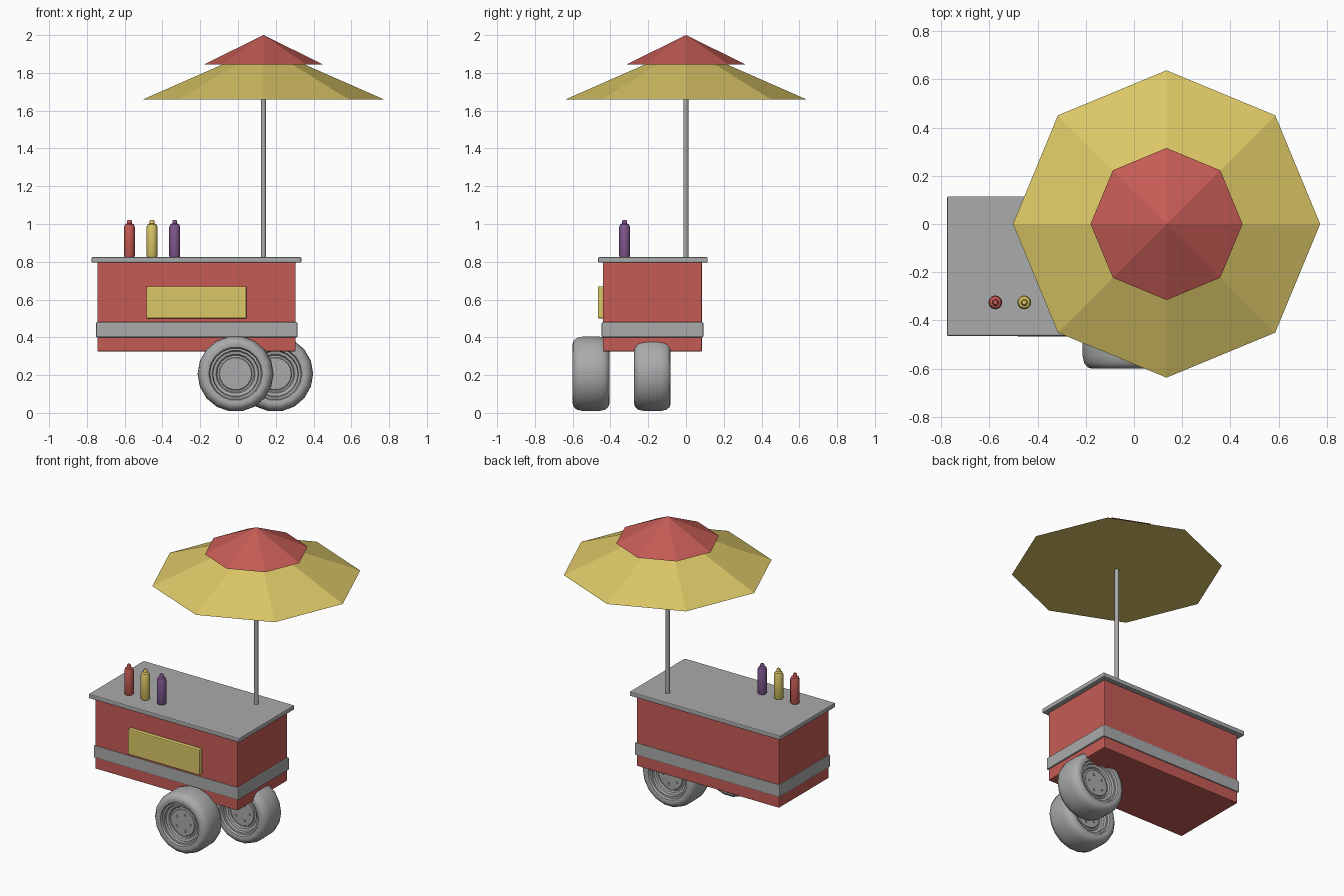
import bpy, bmesh, math
from mathutils import Matrix

if "Cube" in bpy.data.objects:
    bpy.data.objects.remove(bpy.data.objects["Cube"])


def material(name, rgb):
    m = bpy.data.materials.new(name)
    m.diffuse_color = (*rgb, 1)
    m.use_nodes = True
    m.node_tree.nodes["Principled BSDF"].inputs["Base Color"].default_value = m.diffuse_color
    return m


RED = material("cart red", (0.56, 0.105, 0.09))
YELLOW = material("mustard yellow", (0.71, 0.57, 0.135))
GREY = material("metal grey", (0.40, 0.405, 0.41))
PURPLE = material("grape purple", (0.22, 0.10, 0.28))


def add_object(name, bm, mat, smooth=None):
    bmesh.ops.recalc_face_normals(bm, faces=bm.faces)
    mesh = bpy.data.meshes.new(name)
    bm.to_mesh(mesh)
    bm.free()
    mesh.materials.append(mat)
    ob = bpy.data.objects.new(name, mesh)
    bpy.context.collection.objects.link(ob)
    if smooth:
        bpy.ops.object.select_all(action='DESELECT')
        ob.select_set(True)
        bpy.context.view_layer.objects.active = ob
        bpy.ops.object.shade_smooth_by_angle(angle=math.radians(smooth))
    return ob


def box(name, lo, hi, mat, bevel=0.006):
    """Bevelled box between two corners."""
    bm = bmesh.new()
    bmesh.ops.create_cube(bm, size=1)
    for v in bm.verts:
        v.co = [(a + b) / 2 + c * (b - a) for a, b, c in zip(lo, hi, v.co)]
    ob = add_object(name, bm, mat)
    mod = ob.modifiers.new("bevel", 'BEVEL')
    mod.width = bevel
    mod.segments = 2
    return ob


def lathe(bm, profile, sides, matrix=Matrix()):
    """Closed solid turned from (radius, height) points around local z."""
    rings = []
    for r, h in profile:
        if r == 0:
            rings.append([bm.verts.new(matrix @ Matrix.Translation((0, 0, h)).translation)])
            continue
        ring = []
        for i in range(sides):
            a = math.tau * i / sides
            p = Matrix.Translation((r * math.cos(a), r * math.sin(a), h))
            ring.append(bm.verts.new((matrix @ p).translation))
        rings.append(ring)
    for a, b in zip(rings, rings[1:]):
        for i in range(sides):
            j = (i + 1) % sides
            if len(a) == 1:
                bm.faces.new((a[0], b[i], b[j]))
            elif len(b) == 1:
                bm.faces.new((a[i], a[j], b[0]))
            else:
                bm.faces.new((a[i], a[j], b[j], b[i]))
    for ring in (rings[0], rings[-1]):
        if len(ring) > 1:
            bm.faces.new(ring)


def turned(name, profile, sides, loc, mat, smooth=None):
    bm = bmesh.new()
    lathe(bm, profile, sides, Matrix.Translation(loc))
    return add_object(name, bm, mat, smooth)


# Cart body, trim band, counter and front panel
box("cart_body", (-0.745, -0.44, 0.325), (0.305, 0.085, 0.797), RED)
box("trim_band", (-0.752, -0.447, 0.40), (0.315, 0.092, 0.48), GREY)
box("counter_top", (-0.775, -0.465, 0.795), (0.335, 0.115, 0.825), GREY)
box("front_panel", (-0.485, -0.467, 0.50), (0.045, -0.435, 0.67), YELLOW)

# Squeeze bottles
bottle = [(0.026, 0), (0.029, 0.006), (0.029, 0.158), (0.024, 0.172),
          (0.013, 0.178), (0.013, 0.19), (0.009, 0.197)]
for x, mat, flavour in ((-0.575, RED, "red"), (-0.455, YELLOW, "yellow"), (-0.335, PURPLE, "purple")):
    turned("bottle_" + flavour, bottle, 12, (x, -0.325, 0.825), mat, 40)

# Umbrella: pole, wide canopy and top cap
turned("umbrella_pole", [(0.013, 0.81), (0.013, 1.70)], 12, (0.135, 0, 0), GREY, 40)
turned("umbrella_canopy", [(0.637, 1.66), (0, 1.94)], 8, (0.135, 0, 0), YELLOW)
turned("umbrella_cap", [(0.315, 1.845), (0, 2.0)], 8, (0.135, 0, 0), RED)

# Wheels: rounded tyre, stepped rim, hub disc with bolts on both sides
half = [(0.201, 0.0), (0.200, 0.045), (0.193, 0.075), (0.178, 0.092), (0.160, 0.097),
        (0.142, 0.093), (0.136, 0.080), (0.124, 0.080), (0.120, 0.064),
        (0.104, 0.060), (0.098, 0.050), (0.088, 0.052), (0.085, 0.058), (0, 0.060)]
wheel = [(r, -h) for r, h in reversed(half)] + half[1:]
for name, x, y in (("front_wheel", -0.013, -0.503), ("rear_wheel", 0.197, -0.178)):
    base = Matrix.Translation((x, y, 0.207)) @ Matrix.Rotation(math.pi / 2, 4, 'X')
    bm = bmesh.new()
    lathe(bm, wheel, 18, base)
    add_object(name, bm, GREY, 35)
    bm = bmesh.new()
    for side in (-1, 1):
        for i in range(5):
            a = math.tau * i / 5
            spot = Matrix.Translation((0.055 * math.cos(a), 0.055 * math.sin(a), side * 0.060))
            lathe(bm, [(0.008, -0.004), (0.008, 0.004)], 6, base @ spot)
    add_object(name + "_bolts", bm, GREY)
